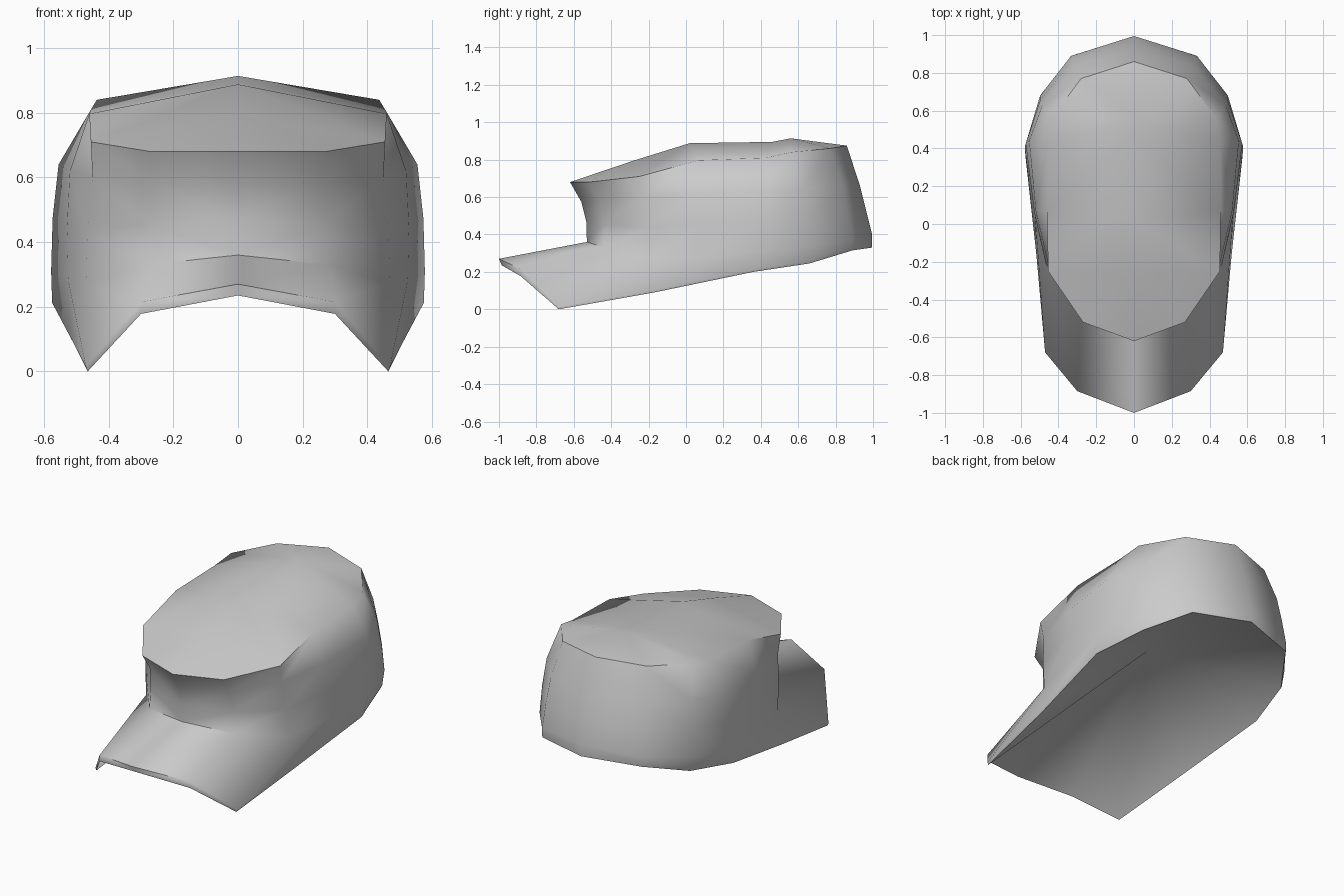
import bpy, math
from mathutils import Vector as V

if "Cube" in bpy.data.objects:
    bpy.data.objects.remove(bpy.data.objects["Cube"])

# Half rings, running from front centre round the +x side to back centre
rim = [V(p) for p in ((0, -.985, .235), (.3, -.885, .178), (.465, -.68, 0), (.51, -.17, .09),
                      (.568, .36, .2), (.49, .66, .245), (.33, .89, .315), (0, .995, .33))]
base = [V(p) for p in ((0, -.53, .36), (.28, -.44, .33), (.47, -.2, .27), (.525, .06, .28),
                       (.578, .41, .31), (.497, .68, .34), (.333, .89, .37), (0, .995, .4))]
upper = [V(p) for p in ((0, -.56, .575), (.26, -.46, .58), (.45, -.23, .6), (.52, .07, .62),
                        (.555, .44, .64), (.485, .63, .65), (.31, .84, .66), (0, .93, .66))]
crown = [V(p) for p in ((0, -.62, .68), (.27, -.52, .68), (.455, -.25, .71), (.46, .07, .797),
                        (.455, .43, .81), (.437, .56, .84), (.28, .77, .86), (0, .86, .875))]

# Thin lip above the rim, thicker at the front of the brim
lift = (.035, .037, .015, .012, .012, .012, .015, .015)
lip = [V((p.x * 1.012 if p.y > -.8 else p.x, p.y - (.015 if p.y < -.9 else 0), p.z + h))
       for p, h in zip(rim, lift)]
# Band halfway up the wall, bulged slightly outward behind the front
middle = [V((m.x * 1.012, m.y + (.012 if m.y < -.3 else 0), m.z))
          for m in ((a + b) / 2 for a, b in zip(base, upper))]

rings = [rim, lip, base, middle, upper, crown]
n = len(rim)
verts = [p for r in rings for p in r]
faces = []
for k in range(len(rings) - 1):
    for i in range(n - 1):
        a, b = k * n + i, (k + 1) * n + i
        faces.append((a, a + 1, b + 1, b))

# Crown top: ridge along the centre joined to the crown edge
c, s = (len(rings) - 1) * n, len(verts)
verts += [V((0, -.28, .795)), V((0, .02, .888)), V((0, .46, .895)), V((0, .56, .914))]
faces += [(c, c + 1, s), (c + 1, c + 2, s), (c + 5, c + 6, s + 3), (c + 6, c + 7, s + 3)]
faces += [(c + 2 + i, c + 3 + i, s + 1 + i, s + i) for i in range(3)]

# Hollow underside rising to a point
apex = len(verts)
verts.append(V((0, .14, .54)))
faces += [(i + 1, i, apex) for i in range(n - 1)]

mesh = bpy.data.meshes.new("cap")
mesh.from_pydata(verts, [], faces)
cap = bpy.data.objects.new("cap", mesh)
bpy.context.collection.objects.link(cap)

grey = bpy.data.materials.new("light grey")
grey.diffuse_color = (.6, .6, .6, 1)
grey.use_nodes = True
grey.node_tree.nodes["Principled BSDF"].inputs["Base Color"].default_value = grey.diffuse_color
mesh.materials.append(grey)

mirror = cap.modifiers.new("mirror", 'MIRROR')
mirror.use_clip = True
bpy.context.view_layer.objects.active = cap
cap.select_set(True)
bpy.ops.object.modifier_apply(modifier="mirror")
bpy.ops.object.shade_smooth_by_angle(angle=math.radians(60))
